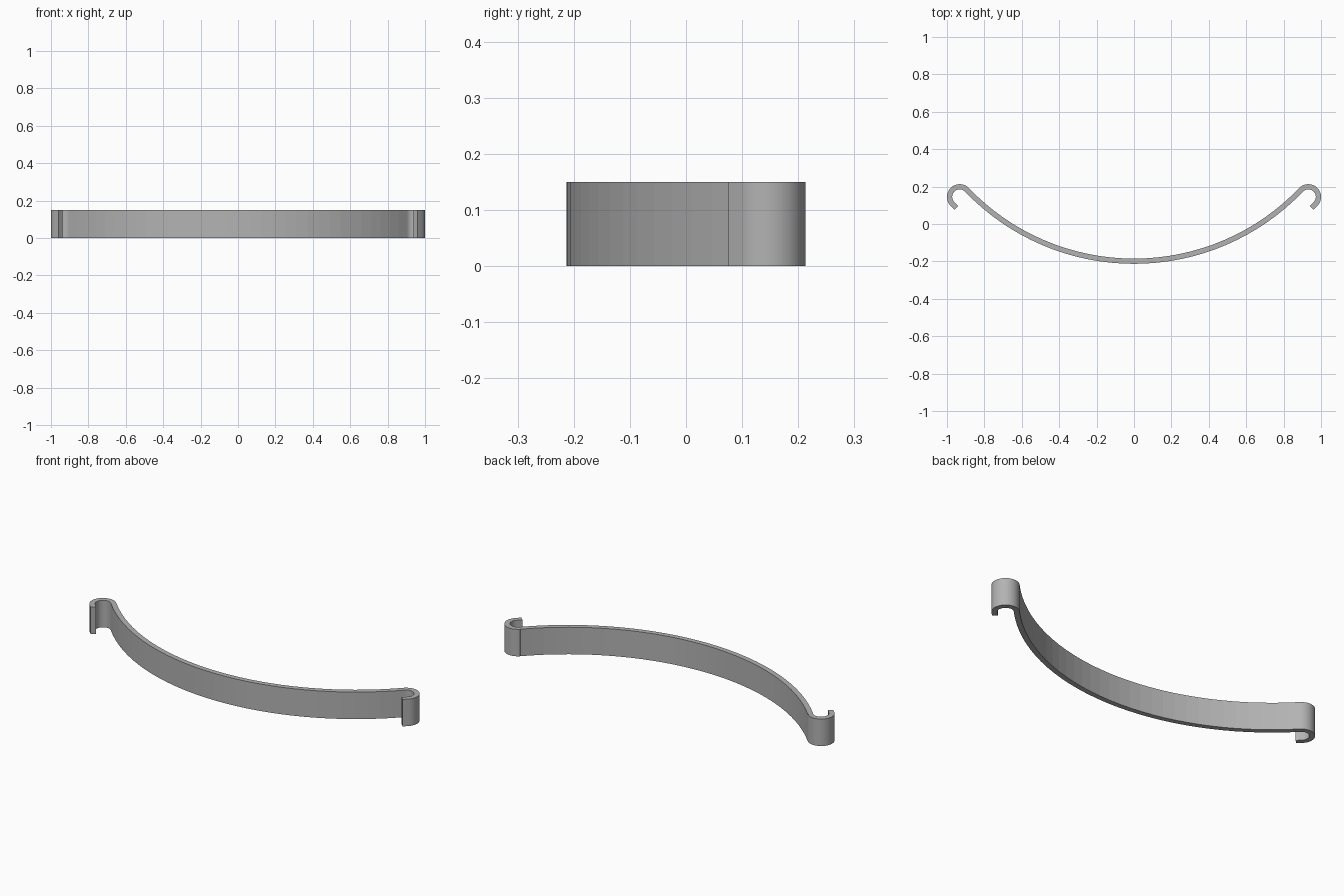
import bpy, bmesh, math
from mathutils import Vector

if "Cube" in bpy.data.objects:
    bpy.data.objects.remove(bpy.data.objects["Cube"])

HEIGHT, HALF_T = 0.15, 0.014
HOOK_C, HOOK_R = Vector((0.932, 0.145)), 0.054   # hook centre and centreline radius
LOW_Y = -0.199                                   # centreline of the strap at the middle

grey = bpy.data.materials.new("grey_plastic")
grey.diffuse_color = (0.45, 0.45, 0.45, 1)
grey.use_nodes = True
grey.node_tree.nodes["Principled BSDF"].inputs["Base Color"].default_value = grey.diffuse_color


def polar(c, r, deg):
    a = math.radians(deg)
    return c + Vector((math.cos(a), math.sin(a))) * r


def strip(name, path):
    """Upright band of constant thickness; path holds (point, normal) pairs."""
    bm = bmesh.new()
    rings = []
    for p, n in path:
        a, b = p + n * HALF_T, p - n * HALF_T
        rings.append([bm.verts.new((q.x, q.y, z)) for q, z in
                      ((a, 0), (b, 0), (b, HEIGHT), (a, HEIGHT))])
    for r, s in zip(rings, rings[1:]):
        for i in range(4):
            j = (i + 1) % 4
            bm.faces.new((r[i], r[j], s[j], s[i]))
    bm.faces.new(rings[0])
    bm.faces.new(rings[-1])
    bmesh.ops.recalc_face_normals(bm, faces=bm.faces)
    me = bpy.data.meshes.new(name)
    bm.to_mesh(me)
    bm.free()
    me.materials.append(grey)
    ob = bpy.data.objects.new(name, me)
    bpy.context.collection.objects.link(ob)
    return ob


# Long curved strap, a circular arc through both hook roots
root = polar(HOOK_C, HOOK_R, 135)
sag = root.y - LOW_Y
R = (root.x ** 2 + sag ** 2) / (2 * sag)
centre = Vector((0, LOW_Y + R))
half = math.degrees(math.asin(root.x / R))
N = 32
angles = [-90 - half + 2 * half * i / N for i in range(N + 1)]
strip("curved_strap", [(polar(centre, R, a), polar(Vector((0, 0)), 1, a)) for a in angles])

# End hooks: round curl from the strap, then a short straight tip
for side, name in ((1, "right_hook"), (-1, "left_hook")):
    path = []
    for i in range(37):
        a = 135 - 180 * i / 36
        path.append((polar(HOOK_C, HOOK_R, a), polar(Vector((0, 0)), 1, a)))
    p, n = path[-1]
    path.append((p + Vector((n.y, -n.x)) * 0.03, n))
    path = [(Vector((q.x * side, q.y)), Vector((m.x * side, m.y))) for q, m in path]
    ob = strip(name, path)
    bpy.context.view_layer.objects.active = ob
    ob.select_set(True)
    bpy.ops.object.shade_smooth_by_angle(angle=math.radians(30))
    ob.select_set(False)
